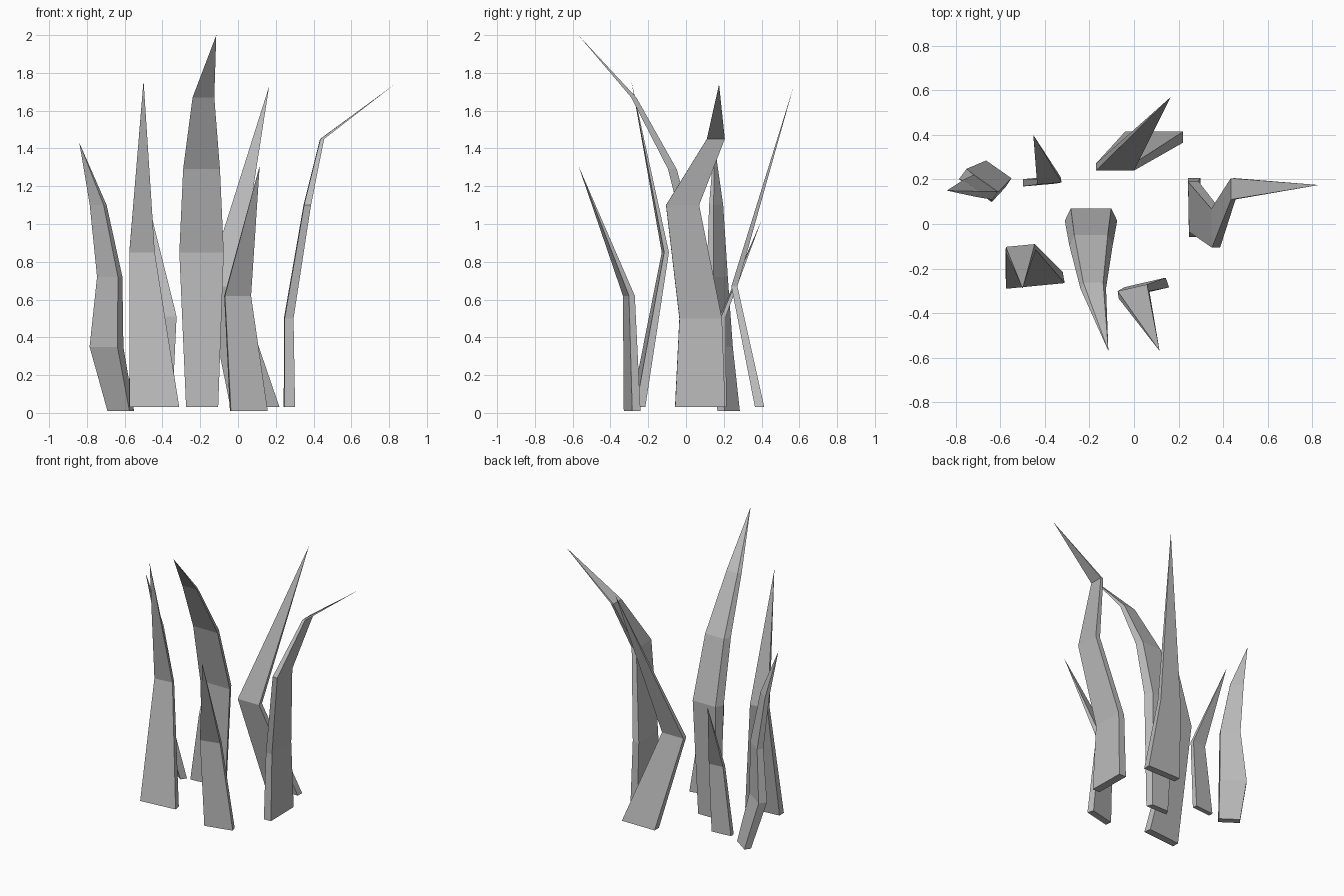
import bpy
import bmesh
from math import cos, sin, radians

# Remove the default cube
cube = bpy.data.objects.get("Cube")
if cube:
    bpy.data.objects.remove(cube, do_unlink=True)

# Single flat grey
grey = bpy.data.materials.new("grey_blade")
grey.use_nodes = True
color = (0.5, 0.5, 0.5, 1.0)
grey.diffuse_color = color
grey.node_tree.nodes["Principled BSDF"].inputs["Base Color"].default_value = color


def ring_corners(x, y, z, width, yaw, thickness, back_ratio):
    """Four corners of a flat cross-section; x, y is the middle of its front edge."""
    along = (cos(yaw), sin(yaw))
    back = (-sin(yaw), cos(yaw))
    depth = width * thickness
    half = width / 2
    corners = []
    for a, b in ((-half, 0), (half, 0), (half * back_ratio, depth), (-half * back_ratio, depth)):
        corners.append((x + a * along[0] + b * back[0], y + a * along[1] + b * back[1], z))
    return corners


def add_blade(name, yaw, thickness, back_ratio, sections, tip):
    """Loft a bent, tapering blade through its sections and close it to a point."""
    bm = bmesh.new()
    rings = []
    for x, y, z, width in sections:
        corners = ring_corners(x, y, z, width, radians(yaw), thickness, back_ratio)
        rings.append([bm.verts.new(co) for co in corners])
    point = bm.verts.new(tip)
    bm.faces.new(rings[0][::-1])
    for i in range(4):
        j = (i + 1) % 4
        for low, high in zip(rings, rings[1:]):
            bm.faces.new((low[i], low[j], high[j], high[i]))
        bm.faces.new((rings[-1][i], rings[-1][j], point))
    bmesh.ops.recalc_face_normals(bm, faces=bm.faces)
    mesh = bpy.data.meshes.new(name)
    bm.to_mesh(mesh)
    bm.free()
    mesh.materials.append(grey)
    blade = bpy.data.objects.new(name, mesh)
    bpy.context.collection.objects.link(blade)
    return blade


# Tall centre blade, curling forward
add_blade("tall_centre_blade", yaw=0, thickness=0.235, back_ratio=0.77,
          sections=[(-0.19, 0, 0.03, 0.17), (-0.193, 0.015, 0.85, 0.235),
                    (-0.193, -0.095, 1.29, 0.195), (-0.183, -0.29, 1.67, 0.115)],
          tip=(-0.115, -0.57, 2))

# Front blades
add_blade("front_right_blade", yaw=5.5, thickness=0.19, back_ratio=0.97,
          sections=[(-0.443, -0.278, 0.03, 0.265), (-0.508, -0.122, 0.85, 0.135)],
          tip=(-0.5, -0.29, 1.76))
add_blade("front_left_blade", yaw=13, thickness=0.23, back_ratio=0.95,
          sections=[(0.06, -0.307, 0.01, 0.2), (0, -0.318, 0.62, 0.142)],
          tip=(0.115, -0.57, 1.31))

# Side blades, bending outward
add_blade("left_side_blade", yaw=91, thickness=0.21, back_ratio=1,
          sections=[(0.3, 0.075, 0.03, 0.265), (0.292, 0.078, 0.5, 0.225),
                    (0.385, -0.018, 1.1, 0.175), (0.455, 0.158, 1.45, 0.095)],
          tip=(0.83, 0.175, 1.74))
add_blade("right_side_blade", yaw=-35, thickness=0.32, back_ratio=0.98,
          sections=[(-0.633, 0.208, 0.01, 0.142), (-0.712, 0.15, 0.35, 0.18),
                    (-0.691, 0.148, 0.72, 0.135), (-0.748, 0.148, 1.1, 0.09)],
          tip=(-0.84, 0.15, 1.43))

# Back blades, leaning backward at the top
add_blade("back_right_blade", yaw=5, thickness=0.22, back_ratio=0.97,
          sections=[(-0.423, 0.175, 0.03, 0.15), (-0.38, 0.182, 0.51, 0.11)],
          tip=(-0.452, 0.4, 1.02))
add_blade("back_left_blade", yaw=0, thickness=0.19, back_ratio=1,
          sections=[(0.09, 0.365, 0.03, 0.26), (-0.085, 0.24, 0.67, 0.17)],
          tip=(0.165, 0.57, 1.73))
